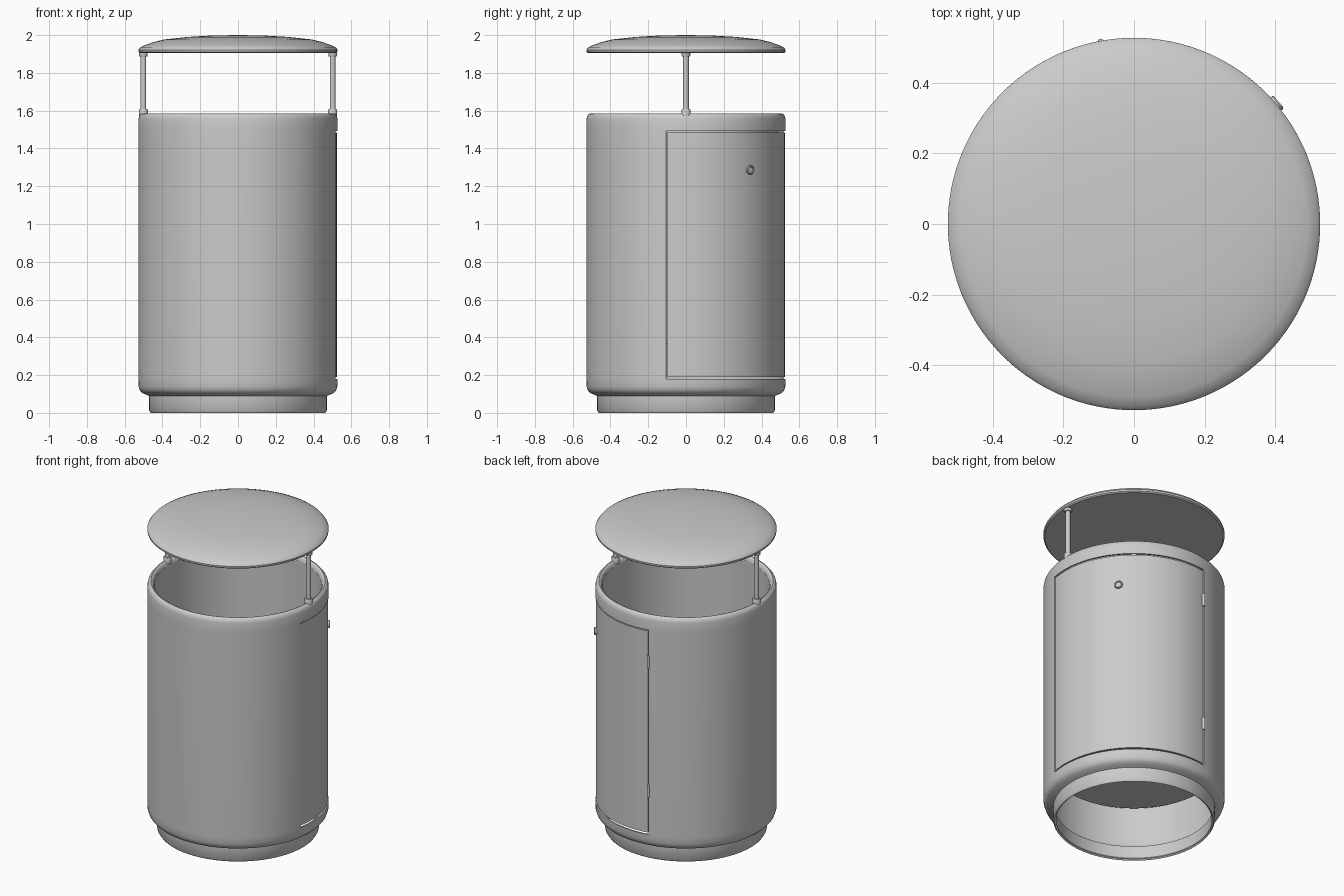
import bpy, bmesh, math
from mathutils import Matrix, Vector

if "Cube" in bpy.data.objects:
    bpy.data.objects.remove(bpy.data.objects["Cube"])

grey = bpy.data.materials.new("painted_grey")
grey.diffuse_color = (0.6, 0.6, 0.6, 1)
grey.use_nodes = True
grey.node_tree.nodes["Principled BSDF"].inputs["Base Color"].default_value = grey.diffuse_color


def lathe(name, profile, n=120, a0=0.0, a1=360.0, wall=0.0, skip=None, matrix=None):
    """Revolve (radius, z) points about z; wall adds thickness behind the face."""
    full = abs(a1 - a0 - 360) < 1e-6
    bm = bmesh.new()
    cols = []
    for i in range(n if full else n + 1):
        a = math.radians(a0 + (a1 - a0) * i / n)
        cols.append([bm.verts.new((r * math.cos(a), r * math.sin(a), z)) for r, z in profile])
    for i in range(n):
        c, d = cols[i], cols[(i + 1) % len(cols)]
        for j in range(len(profile) - 1):
            if not (skip and skip(i, j)):
                bm.faces.new((c[j], d[j], d[j + 1], c[j + 1]))
    bmesh.ops.remove_doubles(bm, verts=bm.verts, dist=1e-5)
    if matrix:
        bm.transform(matrix)
    me = bpy.data.meshes.new(name)
    bm.to_mesh(me)
    bm.free()
    ob = bpy.data.objects.new(name, me)
    bpy.context.collection.objects.link(ob)
    me.materials.append(grey)
    bpy.ops.object.select_all(action='DESELECT')
    ob.select_set(True)
    bpy.context.view_layer.objects.active = ob
    if wall:
        m = ob.modifiers.new("wall", 'SOLIDIFY')
        m.thickness, m.offset = wall, -1
        bpy.ops.object.modifier_apply(modifier=m.name)
    bpy.ops.object.shade_smooth_by_angle(angle=math.radians(35))
    return ob


# Outer shell with rolled rim; the door opening spans 112 degrees
shell = [(0.468, 0.088), (0.485, 0.096), (0.506, 0.104), (0.519, 0.118), (0.526, 0.138),
         (0.527, 0.18), (0.527, 1.492), (0.527, 1.555), (0.523, 1.572), (0.515, 1.582),
         (0.506, 1.586), (0.497, 1.582), (0.490, 1.572), (0.486, 1.555)]
lathe("outer_shell", shell, n=180, a0=-11.5, a1=348.5, wall=0.01,
      skip=lambda i, j: i < 56 and j == 5)

# Recessed plinth ring, open underneath
lathe("base_ring", [(0.462, 0), (0.47, 0.012), (0.47, 0.092)], wall=0.012)

# Inner container with a raised floor
lathe("inner_liner", [(0.486, 1.558), (0.486, 0.37), (0, 0.37)], wall=0.004)

# Curved door, set slightly back with a thin gap all round
lathe("door", [(0.523, 0.191), (0.523, 1.484)], n=56, a0=-10.9, a1=99.9, wall=0.012)

# Domed lid with flat underside
lathe("lid", [(0, 1.905), (0.518, 1.905), (0.526, 1.911), (0.527, 1.922), (0.517, 1.936),
              (0.49, 1.948), (0.45, 1.962), (0.39, 1.977), (0.27, 1.99), (0.14, 1.998), (0, 2.0)])

# Lid posts with collars
post = [(0, 1.57), (0.024, 1.57), (0.024, 1.603), (0.021, 1.608), (0.015, 1.608),
        (0.015, 1.888), (0.021, 1.888), (0.023, 1.892), (0.023, 1.906), (0, 1.906)]
for side, x in (("left", -0.501), ("right", 0.501)):
    lathe(side + "_post", post, n=24, matrix=Matrix.Translation((x, 0, 0)))

# Door hinges
a = math.radians(100.3)
for label, z in (("upper", 1.288), ("lower", 0.46)):
    lathe(label + "_hinge", [(0, -0.04), (0.009, -0.04), (0.009, 0.04), (0, 0.04)], n=16,
          matrix=Matrix.Translation((0.524 * math.cos(a), 0.524 * math.sin(a), z)))

# Round lock with a sunken centre, facing outward
a = math.radians(40.2)
out = Vector((math.cos(a), math.sin(a), 0))
turn = out.to_track_quat('Z', 'Y').to_matrix().to_4x4()
lathe("door_lock", [(0, -0.01), (0.024, -0.01), (0.024, 0.009), (0.021, 0.013),
                    (0.016, 0.013), (0.014, 0.009), (0, 0.009)], n=32,
      matrix=Matrix.Translation(out * 0.523 + Vector((0, 0, 1.286))) @ turn)
